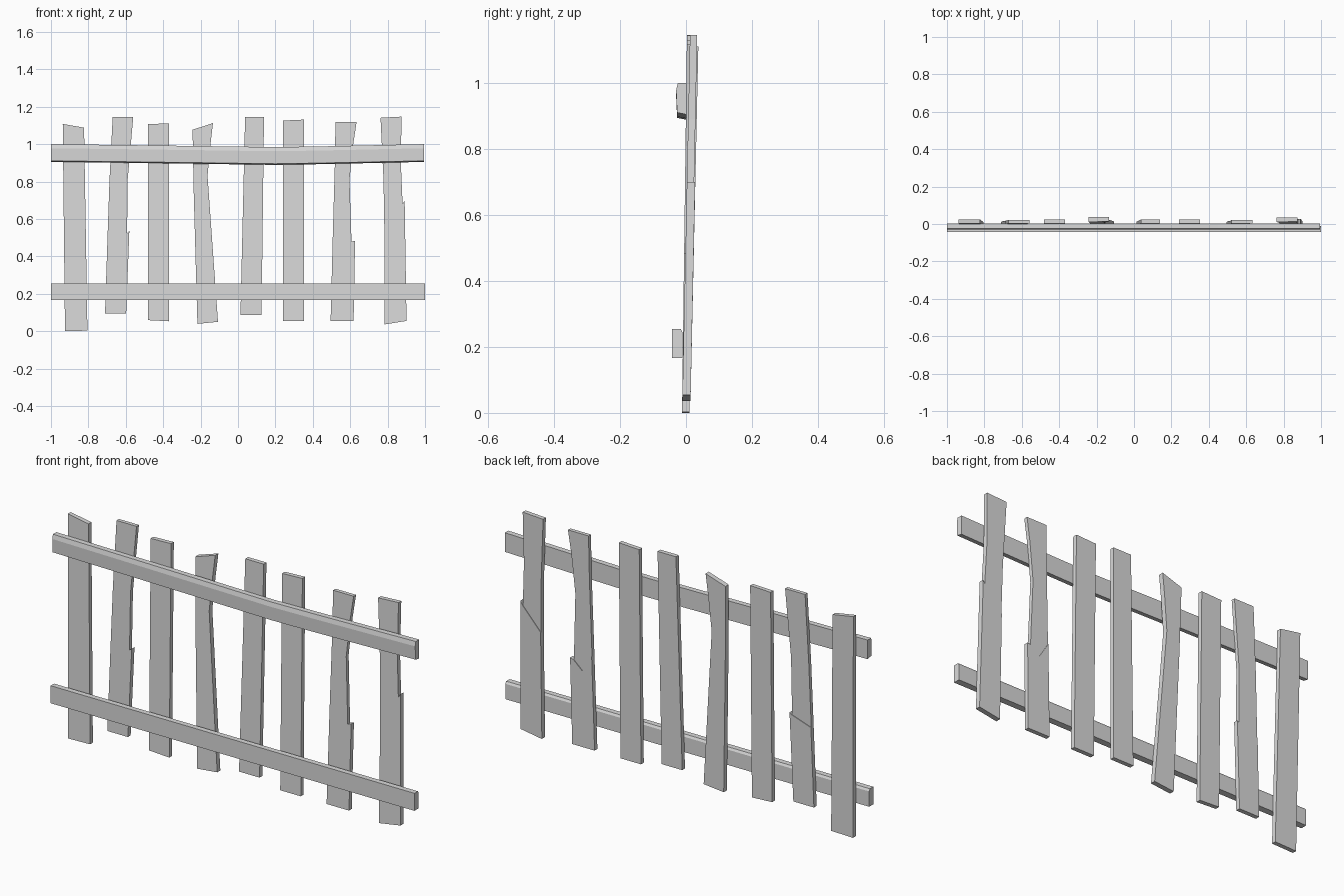
import bpy
import bmesh

if "Cube" in bpy.data.objects:
    bpy.data.objects.remove(bpy.data.objects["Cube"], do_unlink=True)

wood = bpy.data.materials.new("light grey wood")
wood.use_nodes = True
GREY = (0.7, 0.7, 0.7, 1)
wood.diffuse_color = GREY
wood.node_tree.nodes["Principled BSDF"].inputs["Base Color"].default_value = GREY


def finish(name, bm):
    bmesh.ops.recalc_face_normals(bm, faces=bm.faces)
    mesh = bpy.data.meshes.new(name)
    bm.to_mesh(mesh)
    bm.free()
    mesh.materials.append(wood)
    obj = bpy.data.objects.new(name, mesh)
    bpy.context.collection.objects.link(obj)


def loft(bm, rings):
    """Join matching rings of points and cap both ends."""
    rings = [[bm.verts.new(p) for p in ring] for ring in rings]
    for a, b in zip(rings, rings[1:]):
        for i in range(len(a)):
            j = (i + 1) % len(a)
            bm.faces.new((a[i], a[j], b[j], b[i]))
    bm.faces.new(rings[0])
    bm.faces.new(rings[-1])


def slab(bm, outline, lean, thick):
    """Extrude a front outline (x, z) into a board leaning backwards."""
    front = [(x, lean * z - 0.012, z) for x, z in outline]
    loft(bm, [front, [(x, y + thick, z) for x, y, z in front]])


def plank(name, left, right, lean=0.013, thick=0.022, crack=None):
    """Edges run bottom to top; crack runs left to right, ending in an outer chip."""
    bm = bmesh.new()
    if crack:
        # The part above the crack is slightly thinner at the back
        slab(bm, [left[0], right[0]] + crack[::-1], lean, thick)
        slab(bm, crack[:-1] + right[1:] + left[:0:-1], lean, thick - 0.003)
    else:
        slab(bm, right + left[::-1], lean, thick)
    finish(name, bm)


# Sound pickets
plank("picket_1", [(-.925, 0), (-.937, 1.108)], [(-.805, .003), (-.823, 1.088)])
plank("picket_3", [(-.481, .059), (-.482, 1.107)], [(-.37, .053), (-.37, 1.111)])
plank("picket_5", [(.013, .086), (.038, 1.145)], [(.126, .086), (.139, 1.145)])
plank("picket_6", [(.24, .054), (.24, 1.126)], [(.353, .054), (.352, 1.131)])

# Bent and split pickets
plank("picket_2", [(-.711, .094), (-.687, .81), (-.67, 1.146)],
      [(-.598, .094), (-.59, .81), (-.56, 1.146)],
      crack=[(-.698, .49), (-.593, .525), (-.581, .535)])
plank("picket_4", [(-.217, .039), (-.237, .75), (-.243, 1.077)],
      [(-.107, .05), (-.163, .83), (-.147, 1.0), (-.134, 1.112)],
      lean=.022, thick=.025)
plank("picket_7", [(.495, .054), (.518, .9), (.521, 1.118)],
      [(.618, .054), (.596, .81), (.616, 1.0), (.634, 1.118)],
      crack=[(.507, .52), (.56, .435), (.607, .478), (.626, .484)])
plank("picket_8", [(.783, .036), (.778, .81), (.762, 1.141)],
      [(.901, .055), (.871, .89), (.874, 1.147)],
      lean=.021, thick=.025,
      crack=[(.782, .57), (.88, .68), (.891, .70)])


def rail(name, section, stations):
    """Sweep a (y, z) section along x, with a drop at each station."""
    bm = bmesh.new()
    loft(bm, [[(x, y, z - drop) for y, z in section] for x, drop in stations])
    finish(name, bm)


# Cross rails, the upper one sagging
rail("lower_rail",
     [(-.043, .167), (-.01, .167), (-.01, .243), (-.016, .254), (-.043, .254)],
     [(-1, 0), (1, 0)])
rail("upper_rail",
     [(-.027, .911), (.002, .905), (.002, 1.0), (-.025, 1.0), (-.03, .978)],
     [(-1, 0), (-.3, .009), (.2, .016), (.45, .012), (.995, 0)])
